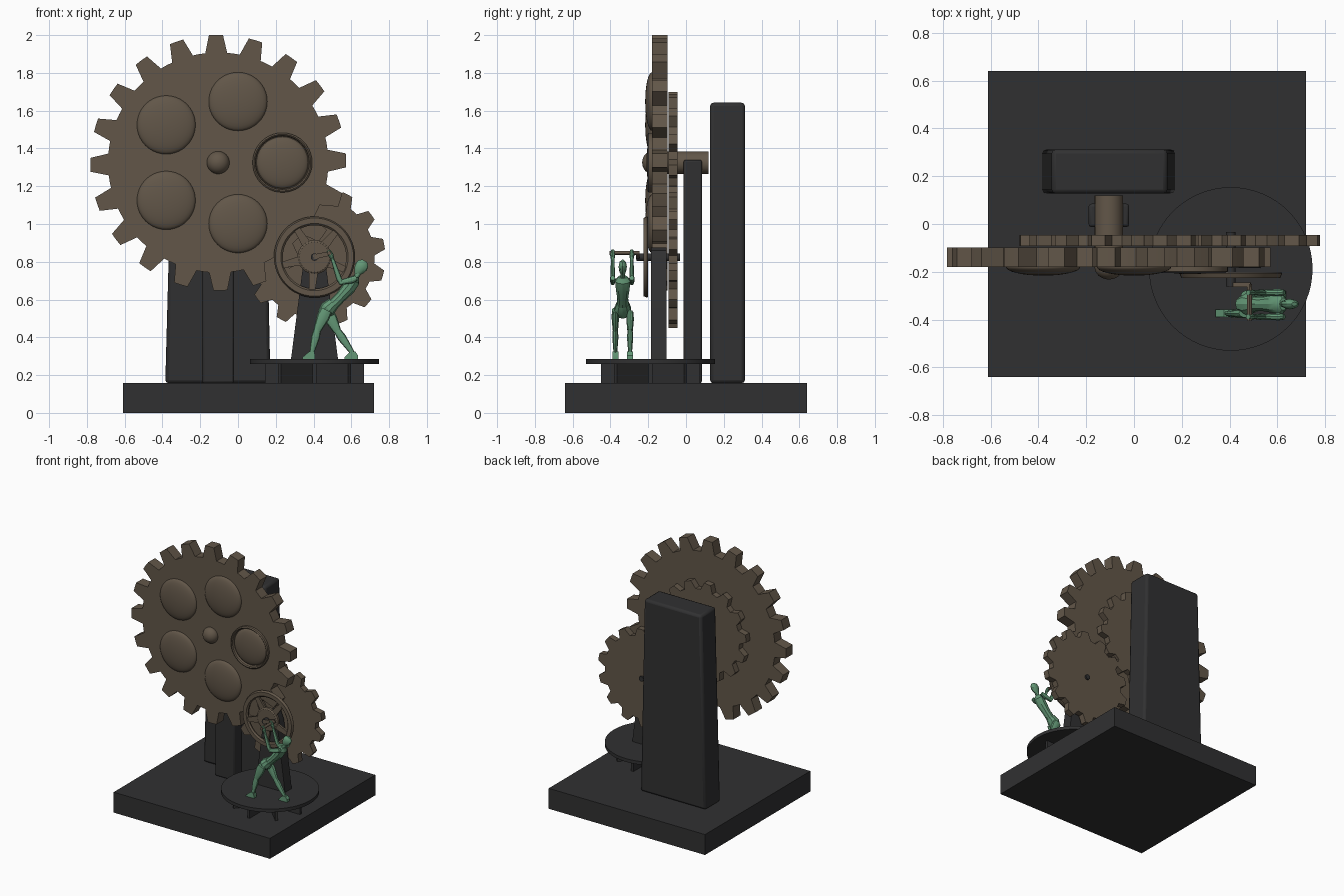
import bpy, bmesh, math
from math import sin, cos, pi, radians
from mathutils import Vector

if "Cube" in bpy.data.objects:
    bpy.data.objects.remove(bpy.data.objects["Cube"])


def material(name, colour):
    m = bpy.data.materials.new(name)
    m.diffuse_color = (*colour, 1)
    m.use_nodes = True
    m.node_tree.nodes["Principled BSDF"].inputs["Base Color"].default_value = m.diffuse_color
    return m


BRONZE = material("bronze_brown", (0.122, 0.094, 0.066))
DARK = material("charcoal", (0.030, 0.030, 0.031))
GREEN = material("patina_green", (0.125, 0.31, 0.18))


def finish(name, bm, mat):
    bmesh.ops.recalc_face_normals(bm, faces=bm.faces)
    me = bpy.data.meshes.new(name)
    bm.to_mesh(me)
    bm.free()
    me.materials.append(mat)
    ob = bpy.data.objects.new(name, me)
    bpy.context.collection.objects.link(ob)
    return ob


def skin(name, rings, mat, closed=False):
    """Join equal rings of points with quads; cap the ends unless closed."""
    bm = bmesh.new()
    vs = [[bm.verts.new(p) for p in ring] for ring in rings]
    pairs = list(zip(vs, vs[1:])) + ([(vs[-1], vs[0])] if closed else [])
    for a, b in pairs:
        for i in range(len(a)):
            j = (i + 1) % len(a)
            bm.faces.new((a[i], a[j], b[j], b[i]))
    if not closed:
        bm.faces.new(vs[0])
        bm.faces.new(vs[-1])
    return finish(name, bm, mat)


def prism(name, outline, y0, y1, mat):
    """Extrude an x-z outline along y."""
    return skin(name, [[(x, y, z) for x, z in outline] for y in (y0, y1)], mat)


def box(name, x0, x1, y0, y1, z0, z1, mat):
    return prism(name, [(x0, z0), (x1, z0), (x1, z1), (x0, z1)], y0, y1, mat)


def lathe(name, c, profile, mat, seg=40, closed=False):
    """Turn (radius, y) points around a y axis through c = (x, z)."""
    rings = [[(c[0] + r * cos(2 * pi * i / seg), y, c[1] + r * sin(2 * pi * i / seg))
              for i in range(seg)] for r, y in profile]
    return skin(name, rings, mat, closed)


def dome(name, c, radius, y, height):
    pts = [(radius * cos(radians(a)), y - height * sin(radians(a))) for a in range(0, 90, 11)]
    return lathe(name, c, [(radius, y + 0.01)] + pts, BRONZE)


def gear(name, c, teeth, phase, root, tip, wide, narrow, y0, y1):
    """Spur gear with trapezoid teeth; wide and narrow are half tooth widths."""
    out = []
    step = 2 * pi / teeth
    for i in range(teeth):
        a = radians(phase) + i * step
        for r, t in ((root, -wide / root), (tip, -narrow / tip), (tip, 0),
                     (tip, narrow / tip), (root, wide / root), (root, step / 2)):
            out.append((c[0] + r * cos(a + t), c[1] + r * sin(a + t)))
    return prism(name, out, y0, y1, BRONZE)


def loft(name, y, stations, n=10, mat=GREEN):
    """Body part in an x-z plane from stations (x, z, half width in y, half depth)."""
    rings = []
    for i, (x, z, hy, hd) in enumerate(stations):
        p, q = stations[max(i - 1, 0)], stations[min(i + 1, len(stations) - 1)]
        d = Vector((q[0] - p[0], q[1] - p[1])).normalized()
        rings.append([(x - d.y * hd * cos(t), y + hy * sin(t), z + d.x * hd * cos(t))
                      for t in (2 * pi * k / n for k in range(n))])
    return skin(name, rings, mat)


def bevel(ob, width, segments=2):
    m = ob.modifiers.new("bevel", "BEVEL")
    m.width, m.segments = width, segments


MAIN = (-0.105, 1.325)
WHEEL = (0.405, 0.825)

# Base and uprights
box("base", -0.61, 0.72, -0.64, 0.64, 0, 0.157, DARK)
pillar = prism("back_pillar", [(-0.385, 0.157), (0.172, 0.157), (0.14, 1.642), (-0.345, 1.642)],
               0.127, 0.312, DARK)
bevel(pillar, 0.018)
post = box("axle_post", -0.19, -0.02, -0.013, 0.085, 0.157, 1.34, DARK)
bevel(post, 0.012)
lathe("main_axle", MAIN, [(0.06, -0.11), (0.06, 0.12)], BRONZE, 24)

# Gear train
gear("main_gear", MAIN, 20, 91, 0.583, 0.677, 0.058, 0.037, -0.18, -0.098)
gear("inner_gear", MAIN, 14, -57.5, 0.318, 0.375, 0.05, 0.028, -0.092, -0.045)
gear("pinion_gear", WHEEL, 14, 62, 0.318, 0.375, 0.05, 0.028, -0.092, -0.045)

# Domes on the main gear, one of them framed by a ring
dome("hub_dome", MAIN, 0.06, -0.18, 0.052)
for k in range(5):
    a = radians(72 * k)
    c = (MAIN[0] + 0.34 * cos(a), MAIN[1] + 0.34 * sin(a))
    if k:
        dome("gear_dome", c, 0.155, -0.18, 0.036)
    else:
        dome("framed_dome", c, 0.137, -0.18, 0.03)
        lathe("dome_frame", c, [(0.158, -0.17), (0.158, -0.198), (0.15, -0.204),
                                (0.143, -0.198), (0.138, -0.17)], BRONZE, 40, True)

# Pinion support, shaft and handwheel
prism("pinion_support", [(0.28, 0.28), (0.53, 0.28), (0.463, 0.8), (0.44, 0.86), (0.405, 0.875),
                         (0.37, 0.86), (0.347, 0.8)], -0.185, -0.103, DARK)
lathe("pinion_shaft", WHEEL, [(0.02, -0.262), (0.02, -0.033)], DARK, 16)
lathe("handwheel_rim", WHEEL, [(0.215, -0.207), (0.207, -0.225), (0.178, -0.225), (0.168, -0.215),
                               (0.172, -0.2), (0.21, -0.2)], BRONZE, 48, True)
lathe("handwheel_hub", WHEEL, [(0.09, -0.2), (0.09, -0.218), (0.08, -0.225)], BRONZE, 32)
for k in range(5):
    a = radians(50 + 72 * k)
    u, v = Vector((cos(a), sin(a))), Vector((-sin(a), cos(a)))
    o = Vector(WHEEL)
    prism("handwheel_spoke", [o + u * r + v * s for r, s in
                              ((0.07, -0.025), (0.18, -0.016), (0.18, 0.016), (0.07, 0.025))],
          -0.22, -0.204, BRONZE)

# Crank arm and grip
prism("crank_arm", [(0.40, 0.812), (0.49, 0.833), (0.487, 0.857), (0.397, 0.838)],
      -0.264, -0.245, BRONZE)
lathe("crank_grip", (0.483, 0.846), [(0.011, -0.405), (0.011, -0.25)], BRONZE, 12)

# Round platform on crossed fins
PC = Vector((0.405, -0.188))
rings = [[(PC.x + 0.342 * cos(2 * pi * i / 64), PC.y + 0.342 * sin(2 * pi * i / 64), z)
          for i in range(64)] for z in (0.26, 0.285)]
skin("platform", rings, DARK)
for k in range(4):
    u = Vector((cos(k * pi / 4), sin(k * pi / 4)))
    v = Vector((-u.y, u.x))
    ring = [PC + u * s + v * t for s, t in
            ((-0.262, -0.01), (0.262, -0.01), (0.262, 0.01), (-0.262, 0.01))]
    skin("platform_fin", [[(p.x, p.y, z) for p in ring] for z in (0.155, 0.262)], DARK)

# Worker leaning into the crank
MID = -0.335
loft("torso", MID, [(0.475, 0.545, 0.030, 0.030), (0.505, 0.575, 0.032, 0.031),
                    (0.54, 0.61, 0.030, 0.029), (0.585, 0.66, 0.038, 0.036),
                    (0.615, 0.70, 0.042, 0.032), (0.625, 0.72, 0.026, 0.018)])
loft("pelvis", MID, [(0.445, 0.52, 0.030, 0.03), (0.475, 0.55, 0.046, 0.043),
                     (0.505, 0.58, 0.034, 0.034)])
loft("neck", MID, [(0.615, 0.705, 0.014, 0.015), (0.645, 0.75, 0.013, 0.014)])
loft("head", MID, [(0.628, 0.732, 0.010, 0.012), (0.638, 0.75, 0.018, 0.026),
                   (0.652, 0.773, 0.022, 0.035), (0.664, 0.793, 0.018, 0.030),
                   (0.671, 0.805, 0.008, 0.014)], 12)
for y in (-0.388, -0.287):
    loft("upper_arm", y, [(0.628, 0.715, 0.012, 0.014), (0.605, 0.705, 0.016, 0.019),
                          (0.54, 0.69, 0.012, 0.013)])
    loft("forearm", y, [(0.55, 0.682, 0.010, 0.012), (0.535, 0.71, 0.014, 0.015),
                        (0.498, 0.82, 0.009, 0.009)])
    loft("hand", y, [(0.503, 0.81, 0.009, 0.008), (0.492, 0.835, 0.014, 0.014),
                     (0.477, 0.86, 0.010, 0.011)])


def leg(side, y, hip, knee, ankle, heel, toe):
    def between(a, b, t):
        return a[0] + (b[0] - a[0]) * t, a[1] + (b[1] - a[1]) * t
    loft(side + "_thigh", y, [(*hip, 0.018, 0.032), (*between(hip, knee, 0.35), 0.021, 0.034),
                              (*knee, 0.015, 0.021)])
    loft(side + "_shin", y, [(*between(knee, ankle, -0.08), 0.013, 0.018),
                             (*between(knee, ankle, 0.3), 0.017, 0.023),
                             (*ankle, 0.010, 0.012)])
    prism(side + "_foot", [(heel, 0.285), (toe, 0.285), (toe, 0.295),
                           (ankle[0] - 0.013, 0.325), (ankle[0] + 0.013, 0.325),
                           (heel, 0.305)], y - 0.016, y + 0.016, GREEN)


leg("front", -0.374, (0.468, 0.545), (0.42, 0.44), (0.39, 0.315), 0.408, 0.342)
leg("rear", -0.296, (0.475, 0.53), (0.525, 0.435), (0.608, 0.315), 0.635, 0.565)

bpy.ops.object.select_all(action="SELECT")
bpy.context.view_layer.objects.active = pillar
bpy.ops.object.shade_smooth_by_angle(angle=radians(30))
